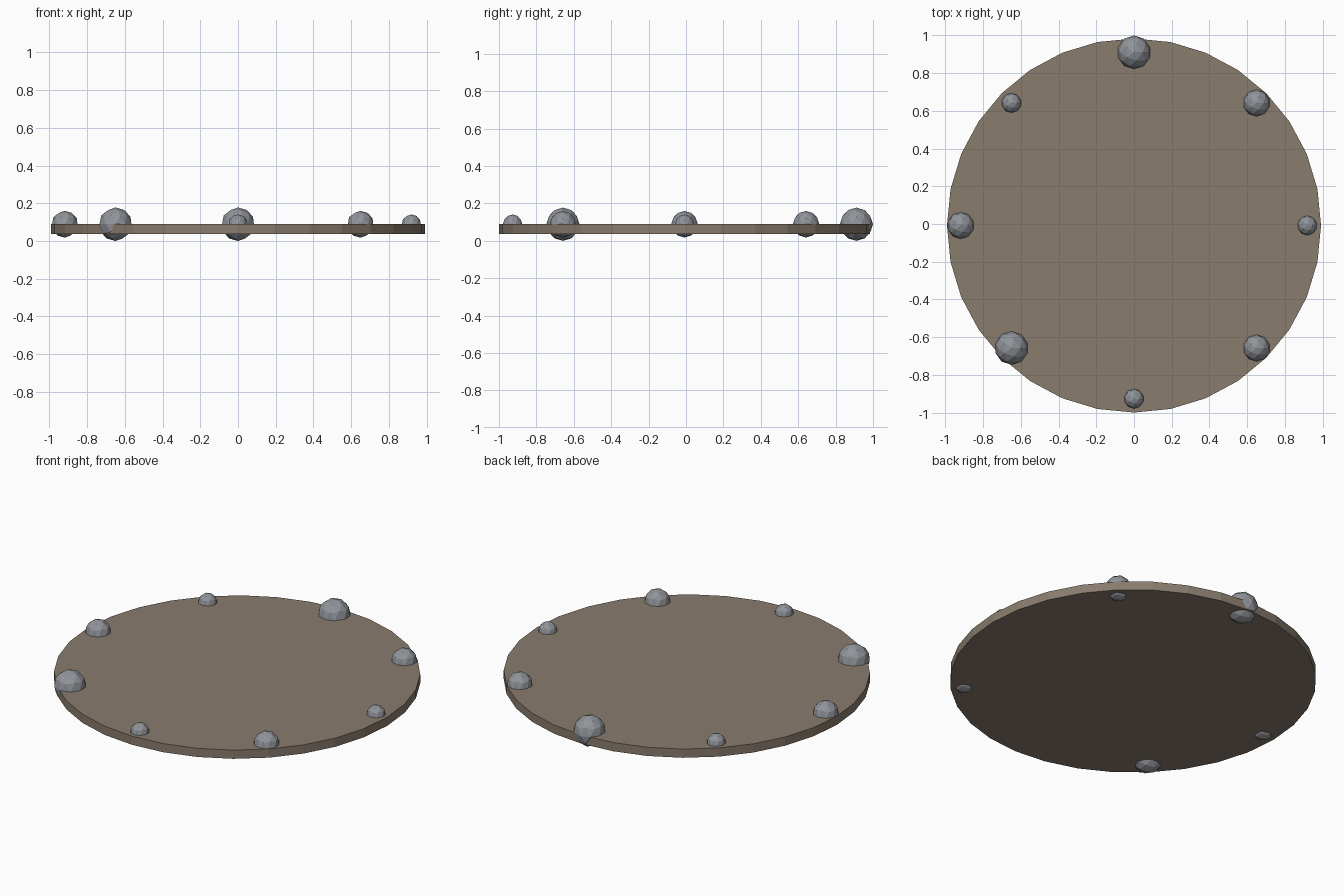
import bpy
import math

if "Cube" in bpy.data.objects:
    bpy.data.objects.remove(bpy.data.objects["Cube"], do_unlink=True)


def make_material(name, rgb):
    mat = bpy.data.materials.new(name)
    mat.use_nodes = True
    color = (*rgb, 1.0)
    mat.diffuse_color = color
    mat.node_tree.nodes["Principled BSDF"].inputs["Base Color"].default_value = color
    return mat


earth = make_material("earth_brown", (0.25, 0.20, 0.155))
stone = make_material("stone_grey", (0.28, 0.295, 0.32))

CENTER_Y = -0.008
TOP_Z = 0.0888
THICKNESS = 0.052

# Flat ground disc, turned so that corners lie on both axes
bpy.ops.mesh.primitive_cylinder_add(
    vertices=32, radius=0.992, depth=THICKNESS,
    location=(0, CENTER_Y, TOP_Z - THICKNESS / 2))
disc = bpy.context.object
disc.name = "ground_disc"
disc.data.materials.append(earth)

# Ring of half-sunken stones cycling through three sizes
RING_RADIUS = 0.919
SIZES = (0.052, 0.071, 0.0888)
for i in range(8):
    angle = i * math.tau / 8
    bpy.ops.mesh.primitive_ico_sphere_add(
        subdivisions=2, radius=SIZES[i % 3],
        location=(RING_RADIUS * math.cos(angle),
                  CENTER_Y + RING_RADIUS * math.sin(angle), TOP_Z))
    rock = bpy.context.object
    rock.name = f"border_stone_{i + 1}"
    rock.data.materials.append(stone)
